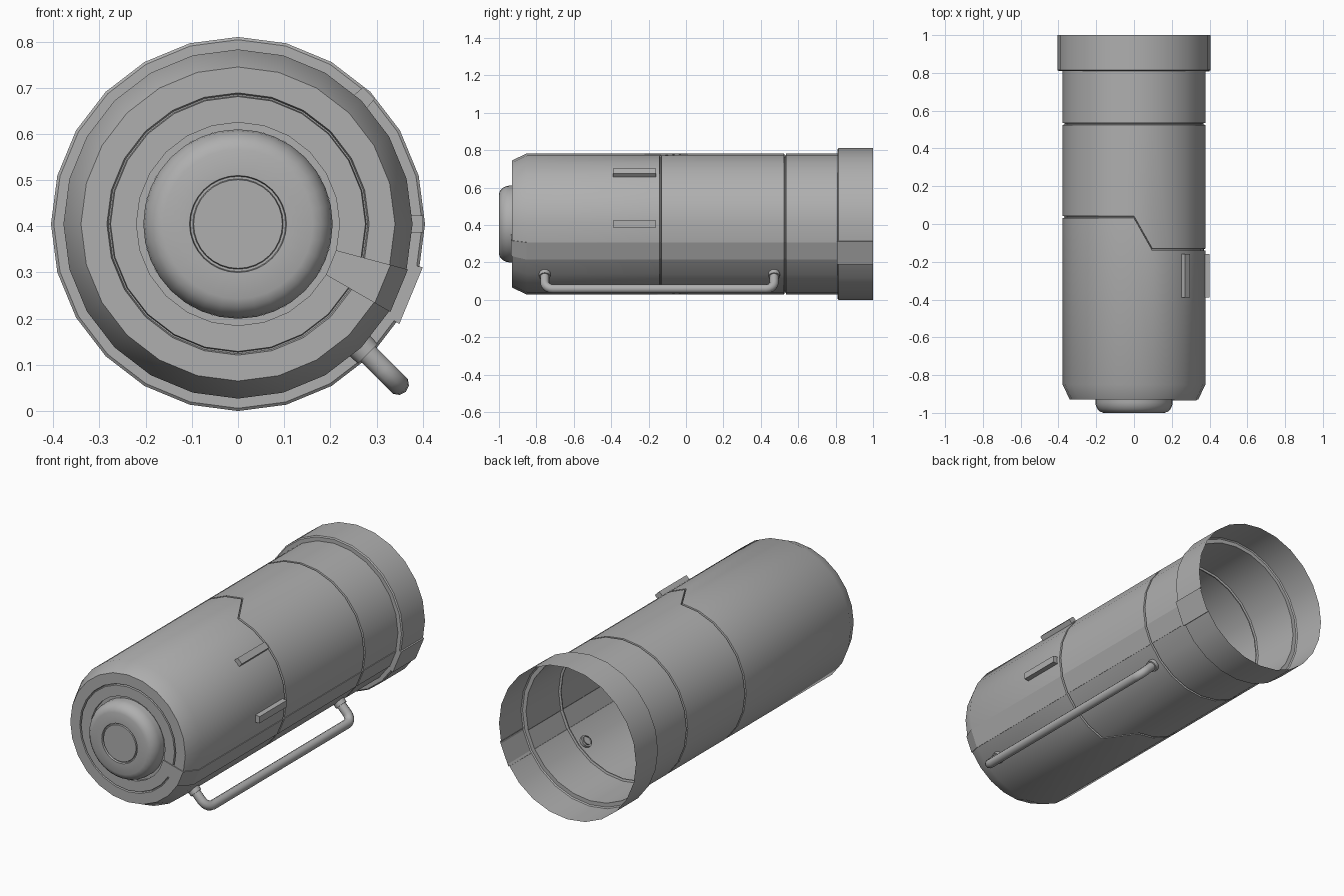
import bpy, bmesh
from math import cos, sin, radians, pi
from mathutils import Vector, Matrix

if "Cube" in bpy.data.objects:
    bpy.data.objects.remove(bpy.data.objects["Cube"])

CZ = 0.405          # height of the canister axis
SIDES = 24

grey = bpy.data.materials.new("dark_grey")
grey.diffuse_color = (0.43, 0.43, 0.43, 1)
grey.use_nodes = True
grey.node_tree.nodes["Principled BSDF"].inputs["Base Color"].default_value = grey.diffuse_color


def pt(r, deg, y):
    a = radians(deg)
    return Vector((r * cos(a), y, CZ + r * sin(a)))


def smooth(ob, angle):
    bpy.ops.object.select_all(action='DESELECT')
    ob.select_set(True)
    bpy.context.view_layer.objects.active = ob
    if ob.type == 'CURVE':
        bpy.ops.object.convert(target='MESH')
        ob = bpy.context.view_layer.objects.active
    bpy.ops.object.shade_smooth_by_angle(angle=radians(angle))
    ob.data.materials.clear()
    ob.data.materials.append(grey)
    return ob


def finish(name, bm, angle=30):
    bmesh.ops.recalc_face_normals(bm, faces=bm.faces)
    me = bpy.data.meshes.new(name)
    bm.to_mesh(me)
    bm.free()
    ob = bpy.data.objects.new(name, me)
    bpy.context.collection.objects.link(ob)
    return smooth(ob, angle)


def lathe(name, profile, sides=SIDES, cap=False, gap=None, gap_rows=()):
    """Spin (radius, y) points round the long axis; y may be a function of angle.
    The facet number 'gap' is left open in the given rows."""
    bm = bmesh.new()
    rings = []
    for r, y in profile:
        ring = []
        for i in range(sides):
            d = 360 * i / sides
            ring.append(bm.verts.new(pt(r, d, y(d) if callable(y) else y)))
        rings.append(ring)
    for n, (a, b) in enumerate(zip(rings, rings[1:])):
        for i in range(sides):
            if i == gap and n in gap_rows:
                continue
            j = (i + 1) % sides
            bm.faces.new((a[i], a[j], b[j], b[i]))
    if cap:
        bm.faces.new(rings[-1])
    return finish(name, bm)


def seam(offset):
    # stepped seam: further forward on the right half than on the left
    return lambda d: (0.037 if 89 < d < 271 else -0.136) + offset


# Hollow body with ring grooves, stepped seam and collar
R, G, W, F = 0.378, 0.367, 0.0055, 0.003
body = [
    (0.205, -0.915), (0.22, -0.915), (0.22, -0.93),
    (0.276, -0.93), (0.278, -0.918), (0.281, -0.918), (0.284, -0.93),
    (0.34, -0.93), (R, -0.85),
    (R, seam(-W)), (G, seam(-F)), (G, seam(F)), (R, seam(W)),
    (R, 0.53 - W), (G, 0.53 - F), (G, 0.53 + F), (R, 0.53 + W),
    (R, 0.81), (0.399, 0.81), (0.405, 0.815), (0.405, 1.0)]
# the facet under the side strip is left open: the strip is the wall there
lathe("canister_body", body, gap=22, gap_rows=[*range(2, 17), 19])

# Rounded nose with a disc set in a thin groove
lathe("nose_cap", [
    (0.205, -0.915), (0.205, -0.945), (0.202, -0.962), (0.193, -0.98),
    (0.18, -0.993), (0.162, -1.0), (0.105, -1.0), (0.103, -0.99),
    (0.098, -0.99), (0.096, -0.998)], sides=32, cap=True)


def strip(name, profile, a0, a1, depth=0.006):
    """Thin raised wedge that follows the body profile between two angles."""
    bm = bmesh.new()
    rows = []
    for r, y, dr, dy in profile:
        rows.append([bm.verts.new(p) for p in (
            pt(r - dr * depth, a0, y + dy * depth), pt(r, a0, y),
            pt(r, a1, y), pt(r - dr * depth, a1, y + dy * depth))])
    for a, b in zip(rows, rows[1:]):
        for i in range(3):
            bm.faces.new((a[i], a[i + 1], b[i + 1], b[i]))
    return finish(name, bm, 10)


# Flat strip along the lower right side, crossed by the two seams
S = 0.381
rows = [(0.22, -0.93, 0, 0), (0.22, -0.935, 0, 1), (0.342, -0.935, 0.5, 1),
        (S, -0.852, 1, 0.5)]
for c in (-0.136, 0.53):
    rows += [(S, c - W, 1, 0), (G, c - F, 0, 0), (G, c + F, 0, 0), (S, c + W, 1, 0)]
strip("side_strip", rows + [(S, 0.81, 1, 0)], -30, -15)
# Wider plate over the collar
strip("collar_plate", [(0.395, 0.807, 0, 0), (0.411, 0.807, 1, 0), (0.411, 1.0, 1, 0)],
      -31.8, -13.2, 0.012)

# Two raised tabs on the right side
for n, deg in enumerate((0, 45)):
    bm = bmesh.new()
    bmesh.ops.create_cube(bm, size=1, matrix=Matrix.Diagonal((0.04, 0.23, 0.042, 1)))
    for v in bm.verts:
        if v.co.x > 0:
            v.co.z *= 0.85
    bmesh.ops.transform(bm, verts=bm.verts, matrix=Matrix.Translation(pt(0.381, deg, -0.275))
                        @ Matrix.Rotation(radians(-deg), 4, 'Y'))
    finish("side_tab_%d" % (n + 1), bm)

# Carry handle: swept tube with rounded corners
HA, RO, BEND = -45, 0.49, 0.045
Y0, Y1 = -0.755, 0.471
path = [pt(0.355, HA, Y0)]
for k in range(6):
    t = k / 5 * pi / 2
    path.append(pt(RO - BEND + BEND * sin(t), HA, Y0 + BEND - BEND * cos(t)))
path += [Vector((p.x, Y0 + Y1 - p.y, p.z)) for p in reversed(path)]
cu = bpy.data.curves.new("handle", 'CURVE')
cu.dimensions = '3D'
cu.bevel_depth = 0.024
cu.bevel_resolution = 3
sp = cu.splines.new('POLY')
sp.points.add(len(path) - 1)
for p, co in zip(sp.points, path):
    p.co = (*co, 1)
handle = bpy.data.objects.new("handle", cu)
bpy.context.collection.objects.link(handle)
smooth(handle, 50)

# Flanges where the handle meets the body
axis = (pt(1, HA, 0) - pt(0, HA, 0)).to_track_quat('Z', 'Y').to_matrix().to_4x4()
for name, y in (("front_flange", Y0), ("rear_flange", Y1)):
    bm = bmesh.new()
    bmesh.ops.create_cone(bm, cap_ends=True, segments=16, radius1=0.032, radius2=0.03,
                          depth=0.036, matrix=Matrix.Translation(pt(0.38, HA, y)) @ axis)
    finish("handle_" + name, bm)
